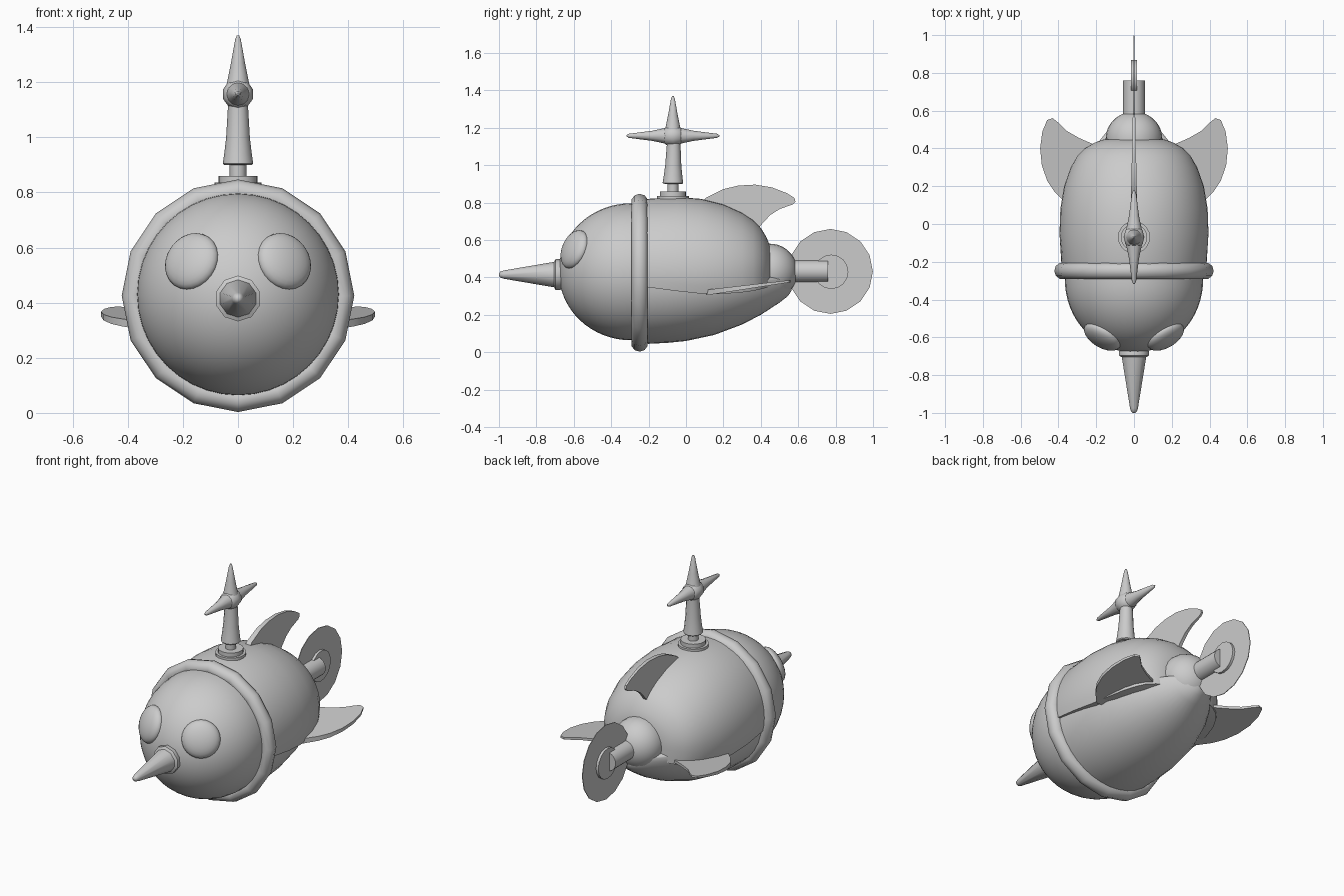
import bpy, bmesh, math
from mathutils import Vector, Matrix

if "Cube" in bpy.data.objects:
    bpy.data.objects.remove(bpy.data.objects["Cube"])


def finish(name, bm, angle=40):
    bmesh.ops.remove_doubles(bm, verts=bm.verts, dist=1e-5)
    bmesh.ops.recalc_face_normals(bm, faces=bm.faces)
    me = bpy.data.meshes.new(name)
    bm.to_mesh(me)
    bm.free()
    ob = bpy.data.objects.new(name, me)
    bpy.context.collection.objects.link(ob)
    bpy.ops.object.select_all(action='DESELECT')
    ob.select_set(True)
    bpy.context.view_layer.objects.active = ob
    bpy.ops.object.shade_smooth_by_angle(angle=math.radians(angle))
    return ob


def loft(name, rings, angle=40):
    bm = bmesh.new()
    vs = [[bm.verts.new(p) for p in r] for r in rings]
    n = len(rings[0])
    for a, b in zip(vs, vs[1:]):
        for i in range(n):
            j = (i + 1) % n
            bm.faces.new((a[i], a[j], b[j], b[i]))
    bm.faces.new(vs[0])
    bm.faces.new(vs[-1])
    return finish(name, bm, angle)


def lathe(name, profile, origin, axis, segs, angle=40):
    """profile: (distance along axis, radius)"""
    rot = Vector(axis).to_track_quat('Z', 'Y')
    o = Vector(origin)
    rings = [[o + rot @ Vector((r * math.sin(2 * math.pi * i / segs),
                                r * math.cos(2 * math.pi * i / segs), t))
              for i in range(segs)] for t, r in profile]
    return loft(name, rings, angle)


def plate(name, outline, place):
    """Tapered flat fin; place(u, v, side) gives the 3D point."""
    return loft(name, [[place(u, v, s) for u, v in outline] for s in (-1, 1)])


def dome(length, radius, steps=12, end=0.01):
    return [(length * math.sin(k / steps * math.pi / 2),
             max(end, radius * math.cos(k / steps * math.pi / 2))) for k in range(steps + 1)]


# Head and front ring
lathe("head", [(-0.08, 0.366)] + dome(0.385, 0.366, 16, 0.002), (0, -0.295, 0.43), (0, -1, 0), 40)
bm = bmesh.new()
ring = [[Vector(((0.379 + 0.043 * math.cos(b)) * math.sin(a), -0.248 + 0.045 * math.sin(b),
                 0.425 + (0.379 + 0.043 * math.cos(b)) * math.cos(a)))
         for b in [j * math.pi / 5 for j in range(10)]]
        for a in [i * math.pi / 8 for i in range(16)]]
vs = [[bm.verts.new(p) for p in r] for r in ring]
for i in range(16):
    for j in range(10):
        k, m = (i + 1) % 16, (j + 1) % 10
        bm.faces.new((vs[i][j], vs[k][j], vs[k][m], vs[i][m]))
finish("front_ring", bm, 50)

# Upper hull shell: y, half width, top, seam height
upper = [(-0.26, .372, .805, .355), (-0.2, .385, .82, .347), (-0.05, .395, .83, .327),
         (0.08, .39, .82, .313), (0.2, .37, .79, .312), (0.3, .335, .745, .32),
         (0.36, .30, .705, .328), (0.40, .262, .665, .337), (0.43, .21, .615, .345),
         (0.448, .16, .57, .352), (0.455, .08, .50, .37)]
rings = []
for y, w, zt, zs in upper:
    a0 = math.asin((0.43 - zs) / 0.36)
    r = []
    for k in range(33):
        a = -a0 + (math.pi + 2 * a0) * k / 32
        s = math.sin(a)
        r.append((w * math.cos(a), y, 0.43 + s * (zt - 0.43 if s > 0 else 0.36)))
    rings.append(r)
loft("upper_hull", rings)

# Lower hull shell: y, half width, bottom
lower = [(-0.26, .362, .05), (-0.2, .366, .045), (-0.1, .366, .05), (0, .36, .06), (0.15, .335, .092),
         (0.3, .275, .148), (0.4, .215, .2), (0.5, .135, .265), (0.545, .08, .3), (0.565, .03, .33)]
rings = []
for y, w, zb in lower:
    rings.append([(w * math.cos(a), y, 0.385 + math.sin(a) * (0.03 if math.sin(a) > 0 else 0.385 - zb))
                  for a in [k * math.pi / 18 for k in range(36)]])
loft("lower_hull", rings)

# Nose spike with collar
lathe("nose_spike", [(-0.02, .075), (0, .083), (0.022, .083), (0.03, .068), (0.3, .022), (0.318, .016), (0.325, .006)],
      (0, -0.675, 0.415), (0, -1, 0), 10, 45)

# Eyes: flattened domes lying on the head
for side, label in ((-1, "left"), (1, "right")):
    bm = bmesh.new()
    bmesh.ops.create_uvsphere(bm, u_segments=24, v_segments=14, radius=1)
    q = Vector((side * 0.17, -0.28, 0.12)).to_track_quat('Z', 'Y')
    M = Matrix.Translation((side * 0.168, -0.596, 0.55)) @ q.to_matrix().to_4x4() \
        @ Matrix.Diagonal((0.108, 0.108, 0.048, 1))
    bmesh.ops.transform(bm, matrix=M, verts=bm.verts)
    finish("eye_" + label, bm, 60)

# Tail: dome, shaft, propeller disc and hub
lathe("tail_dome", [(-0.03, .15)] + dome(0.145, 0.15), (0, 0.45, 0.43), (0, 1, 0), 24)
lathe("tail_shaft", [(0, .058), (0.21, .058)], (0, 0.55, 0.433), (0, 1, 0), 20)
lathe("tail_disc", [(-0.002, .227), (0.002, .227)], (0, 0.772, 0.432), (1, 0, 0), 16)
lathe("tail_hub", [(-0.017, .092), (0.017, .092)], (0, 0.776, 0.43), (1, 0, 0), 16)

# Top fin (outline in y, z)
top_fin = [(0.08, .80), (0.11, .828), (0.2, .872), (0.28, .891), (0.37, .896), (0.46, .881), (0.54, .85),
           (0.58, .825), (0.585, .805), (0.57, .79), (0.5, .765), (0.45, .733), (0.41, .69), (0.37, .64), (0.25, .7)]
plate("top_fin", top_fin, lambda y, z, s: (s * (0.019 - 0.022 * y), y, z))

# Side fins (outline in x, y), rising towards the back
side_fin = [(0.2, .12), (0.36, .11), (0.42, .17), (0.46, .23), (0.488, .31), (0.497, .4), (0.485, .49),
            (0.46, .55), (0.43, .56), (0.405, .54), (0.36, .495), (0.29, .455), (0.21, .42), (0.16, .36)]
for side, label in ((-1, "left"), (1, "right")):
    plate("side_fin_" + label, side_fin,
          lambda x, y, t: (side * x, y, 0.318 + 0.135 * (y - 0.1) + t * (0.017 - 0.02 * y)))

# Winding key style mast: base, post, hub and spikes
mc = (0, -0.07, 0)
lathe("mast_base", [(0.81, .085), (0.836, .085), (0.836, .07), (0.86, .07)], mc, (0, 0, 1), 20)
lathe("mast_stem", [(0.85, .03), (0.92, .03)], mc, (0, 0, 1), 12)
lathe("mast_post", [(0.90, .05), (0.905, .055), (0.94, .05), (1.0, .043), (1.12, .036), (1.15, .036)],
      mc, (0, 0.02, 1), 12).location.y = -0.018
hub = (0, -0.07, 1.157)
lathe("mast_hub", [(-0.047, .036), (-0.038, .048), (0, .057), (0.038, .048), (0.047, .036)], hub, (0, 1, 0), 10, 60)
spike = [(0.03, .043), (0.045, .041), (0.11, .027), (0.235, .011), (0.248, .004)]
for label, axis in (("front", (0, -1, 0)), ("back", (0, 1, 0))):
    lathe("mast_spike_" + label, spike, hub, axis, 12)
lathe("mast_spike_top", [(0.03, .043), (0.05, .038), (0.11, .026), (0.2, .01), (0.213, .004)], hub, (0, 0, 1), 12)
